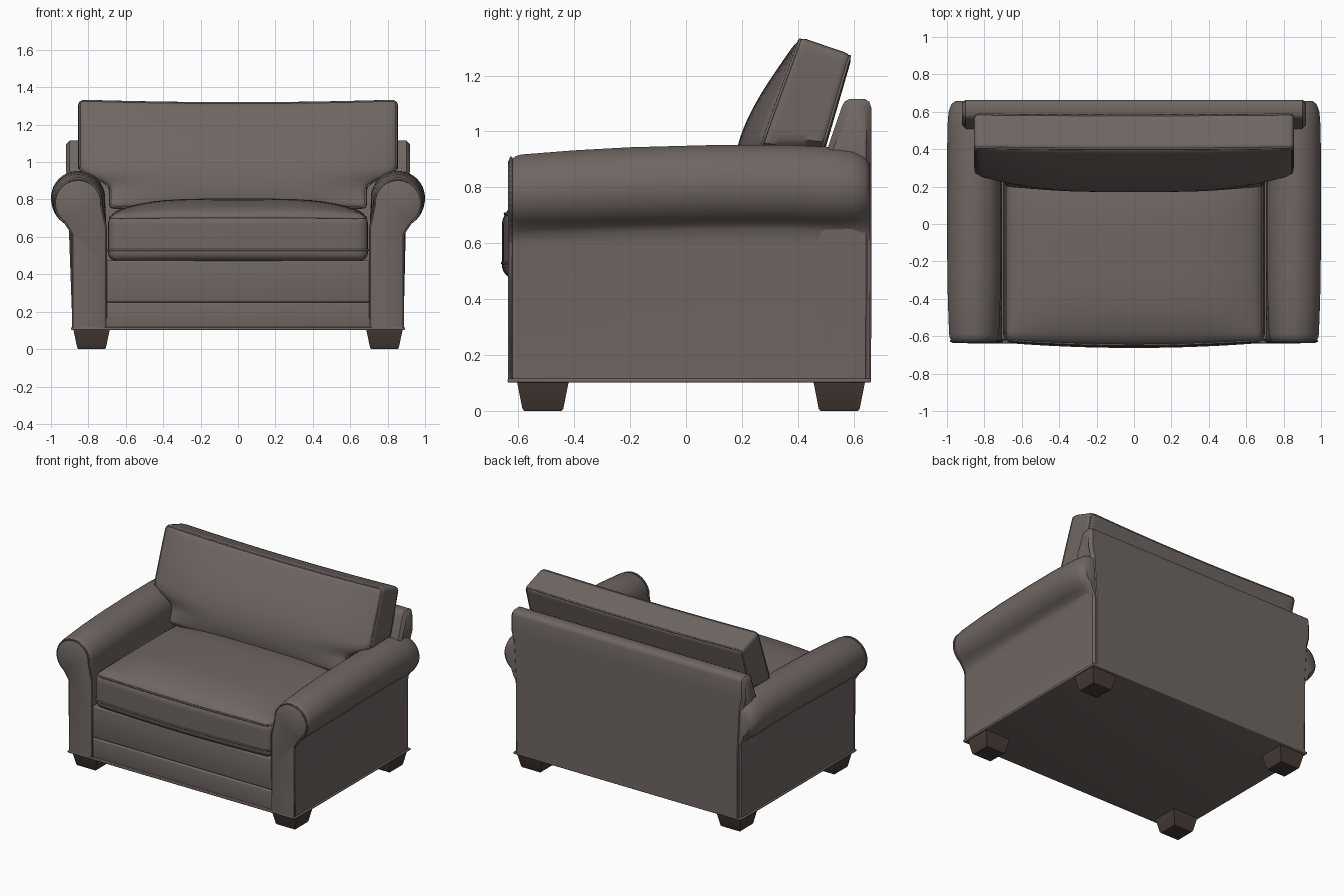
import bpy, bmesh, math
from mathutils import Vector

if "Cube" in bpy.data.objects:
    bpy.data.objects.remove(bpy.data.objects["Cube"])


def material(name, rgb):
    m = bpy.data.materials.new(name)
    m.diffuse_color = (*rgb, 1)
    m.use_nodes = True
    m.node_tree.nodes["Principled BSDF"].inputs["Base Color"].default_value = m.diffuse_color
    return m


FABRIC = material("taupe upholstery", (0.16, 0.134, 0.124))
WOOD = material("dark wood", (0.062, 0.045, 0.037))


def finish(name, bm, mat=FABRIC, angle=40):
    bmesh.ops.recalc_face_normals(bm, faces=bm.faces[:])
    me = bpy.data.meshes.new(name)
    bm.to_mesh(me)
    bm.free()
    me.materials.append(mat)
    ob = bpy.data.objects.new(name, me)
    bpy.context.collection.objects.link(ob)
    bpy.ops.object.select_all(action='DESELECT')
    ob.select_set(True)
    bpy.context.view_layer.objects.active = ob
    bpy.ops.object.shade_smooth_by_angle(angle=math.radians(angle))
    return ob


def loft(name, rings, mat=FABRIC, angle=40):
    """Skin closed rings of equal length and cap both ends."""
    bm = bmesh.new()
    vs = [[bm.verts.new(p) for p in r] for r in rings]
    n = len(rings[0])
    for a, b in zip(vs, vs[1:]):
        for i in range(n):
            bm.faces.new((a[i], a[(i + 1) % n], b[(i + 1) % n], b[i]))
    bm.faces.new(vs[0])
    bm.faces.new(vs[-1])
    return finish(name, bm, mat, angle)


def round_point(p, half, r):
    """Pull a point of a box onto its rounded version."""
    inner = Vector([max(-h + r, min(h - r, c)) for c, h in zip(p, half)])
    d = Vector(p) - inner
    return inner + d.normalized() * r if d.length > 1e-9 else Vector(p)


def rounded_block(name, half, r, fn, cuts=25):
    bm = bmesh.new()
    bmesh.ops.create_cube(bm, size=2)
    bmesh.ops.subdivide_edges(bm, edges=bm.edges[:], cuts=cuts, use_grid_fill=True)
    for v in bm.verts:
        p = [math.sin(c * math.pi / 2) * h for c, h in zip(v.co, half)]
        v.co = fn(round_point(p, half, r))
    return finish(name, bm)


def piping(name, pts, radius=0.006):
    cu = bpy.data.curves.new(name, 'CURVE')
    cu.dimensions = '3D'
    cu.bevel_depth = radius
    cu.bevel_resolution = 1
    sp = cu.splines.new('POLY')
    sp.points.add(len(pts) - 1)
    for q, p in zip(sp.points, pts):
        q.co = (*p, 1)
    sp.use_cyclic_u = True
    cu.materials.append(FABRIC)
    ob = bpy.data.objects.new(name, cu)
    bpy.context.collection.objects.link(ob)
    bpy.ops.object.select_all(action='DESELECT')
    ob.select_set(True)
    bpy.context.view_layer.objects.active = ob
    bpy.ops.object.convert(target='MESH')


def loop2d(a, b, r, n=24):
    """Rounded rectangle outline with half sizes a, b."""
    s = [math.sin((2 * i / n - 1) * math.pi / 2) for i in range(n)]
    raw = ([(a * t, -b) for t in s] + [(a, b * t) for t in s]
           + [(-a * t, b) for t in s] + [(-a, -b * t) for t in s])
    return [round_point(p, (a, b), r) for p in raw]


def box(name, lo, hi, bevel):
    bm = bmesh.new()
    bmesh.ops.create_cube(bm, size=1)
    for v in bm.verts:
        v.co = [l + (c + 0.5) * (h - l) for c, l, h in zip(v.co, lo, hi)]
    bmesh.ops.bevel(bm, geom=bm.edges[:], offset=bevel, segments=3, profile=0.5, affect='EDGES')
    return finish(name, bm)


# Base: lower rail, upper rail, bottom welt
box("lower_front_rail", (-0.72, -0.622, 0.105), (0.72, 0.6, 0.25), 0.01)
box("upper_front_rail", (-0.72, -0.618, 0.25), (0.72, 0.6, 0.475), 0.012)
box("bottom_welt", (-0.893, -0.638, 0.102), (0.893, 0.662, 0.117), 0.005)


# Rolled arms
def arm_ring(side, y, R, cz, inset):
    cx = 0.855
    pts = [(0.705 + inset, 0.11), (0.705 + inset, 0.45), (0.705 + inset, cz - 0.13)]
    for i in range(25):
        t = math.radians(185 - i * 10)
        pts.append((cx + R * math.cos(t), cz + R * math.sin(t)))
    pts += [(0.905 - inset, cz - 0.135), (0.889 - inset, cz - 0.16),
            (0.885 - inset, 0.60), (0.885 - inset, 0.11)]
    return [(side * x, y, z) for x, z in pts]


ARM = [(-0.637, 0.112, 0.780, 0.012), (-0.632, 0.121, 0.780, 0.004), (-0.618, 0.125, 0.780, 0.001),
       (-0.610, 0.130, 0.782, 0), (-0.590, 0.134, 0.784, 0), (-0.40, 0.141, 0.792, 0),
       (-0.20, 0.144, 0.800, 0), (0.10, 0.145, 0.807, 0), (0.35, 0.145, 0.808, 0),
       (0.52, 0.143, 0.802, 0), (0.60, 0.137, 0.798, 0), (0.64, 0.122, 0.793, 0.003),
       (0.658, 0.100, 0.790, 0.010)]
for side, word in ((-1, "left"), (1, "right")):
    loft(word + "_arm", [arm_ring(side, *s) for s in ARM])
    piping(word + "_arm_front_piping", arm_ring(side, -0.626, 0.126, 0.78, 0), 0.005)

# Back frame with a forward-leaning front and wider top
PROFILE = [(0.662, 0.11), (0.664, 0.60), (0.664, 0.90), (0.664, 0.97), (0.663, 1.085), (0.656, 1.106),
           (0.64, 1.116), (0.585, 1.116), (0.568, 1.108), (0.558, 1.09), (0.51, 0.95),
           (0.49, 0.88), (0.45, 0.6), (0.45, 0.11)]


def back_ring(x, shrink):
    cy, cz = 0.6, 0.65
    out = []
    for y, z in PROFILE:
        k = max(0, min(1, (z - 0.85) / 0.1))
        w = 0.885 + 0.035 * k
        y2 = y - math.copysign(min(shrink, abs(y - cy)), y - cy)
        z2 = z - (shrink if z > 1 else 0)
        out.append((x * w - math.copysign(0.02 - shrink_x(shrink), x), y2, z2))
    return out


def shrink_x(s):
    return 0.02 * (s / 0.02)


loft("back_frame", [back_ring(-1, 0.02), back_ring(-1, 0.006), back_ring(-1, 0.0),
                    back_ring(1, 0.0), back_ring(1, 0.006), back_ring(1, 0.02)])

# Seat cushion: crowned top, bulged front
SH = (0.695, 0.49, 0.125)


def seat_map(p):
    u, v, t = p.x / SH[0], p.y / SH[1], max(0, p.z / SH[2])
    crown = 0.085 * t * (1 - u ** 4) * (1 - v ** 4)
    bulge = 0.028 * (1 - u * u) * max(0, -v) ** 3
    return Vector((p.x, p.y - 0.14 - bulge, p.z + 0.595 + crown))


rounded_block("seat_cushion", SH, 0.05, seat_map)
for name, z, s in (("seat_top_piping", 0.105, 0.01), ("seat_bottom_piping", -0.065, 0.001)):
    piping(name, [seat_map(Vector((x, y, z))) for x, y in loop2d(SH[0] - s, SH[1] - s, 0.045)])

# Back cushion: leaning wedge, widening above the arms
BH = (0.86, 0.10, 0.29)


def back_map(p):
    u, a, w = p.x / BH[0], p.y / BH[1], (p.z + BH[2]) / (2 * BH[2])
    w = max(0, min(1, w))
    z = 0.75 + w * (1.308 - 0.033 * a - 0.014 * (1 - u * u) - 0.75)
    k = max(0, min(1, (z - 0.86) / 0.11))
    k = k * k * (3 - 2 * k)
    front = 0.40 - (1.33 - z) * 0.36
    back = 0.595 - (1.27 - z) * 0.29
    y = front + (back - front) * (a + 1) / 2
    y -= 0.08 * (1 - u ** 4) * math.sin(math.pi * w ** 0.8) * (1 - a) / 2
    return Vector((u * (0.69 + 0.165 * k), y, z))


rounded_block("back_cushion", BH, 0.03, back_map, 31)
for name, y in (("back_cushion_front_piping", -0.091), ("back_cushion_rear_piping", 0.091)):
    piping(name, [back_map(Vector((x, y, z))) for x, z in loop2d(BH[0] - 0.009, BH[2] - 0.009, 0.025, 32)])

# Tapered block feet
for sx in (-1, 1):
    for cy, word in ((-0.512, "front"), (0.548, "back")):
        rings = []
        for z, h in ((0, 0.07), (0.008, 0.077), (0.108, 0.098)):
            rings.append([(sx * 0.783 + i * h, cy + j * h * 0.95, z)
                          for i, j in ((-1, -1), (1, -1), (1, 1), (-1, 1))])
        loft(word + ("_left_foot" if sx < 0 else "_right_foot"), rings, WOOD, 30)
